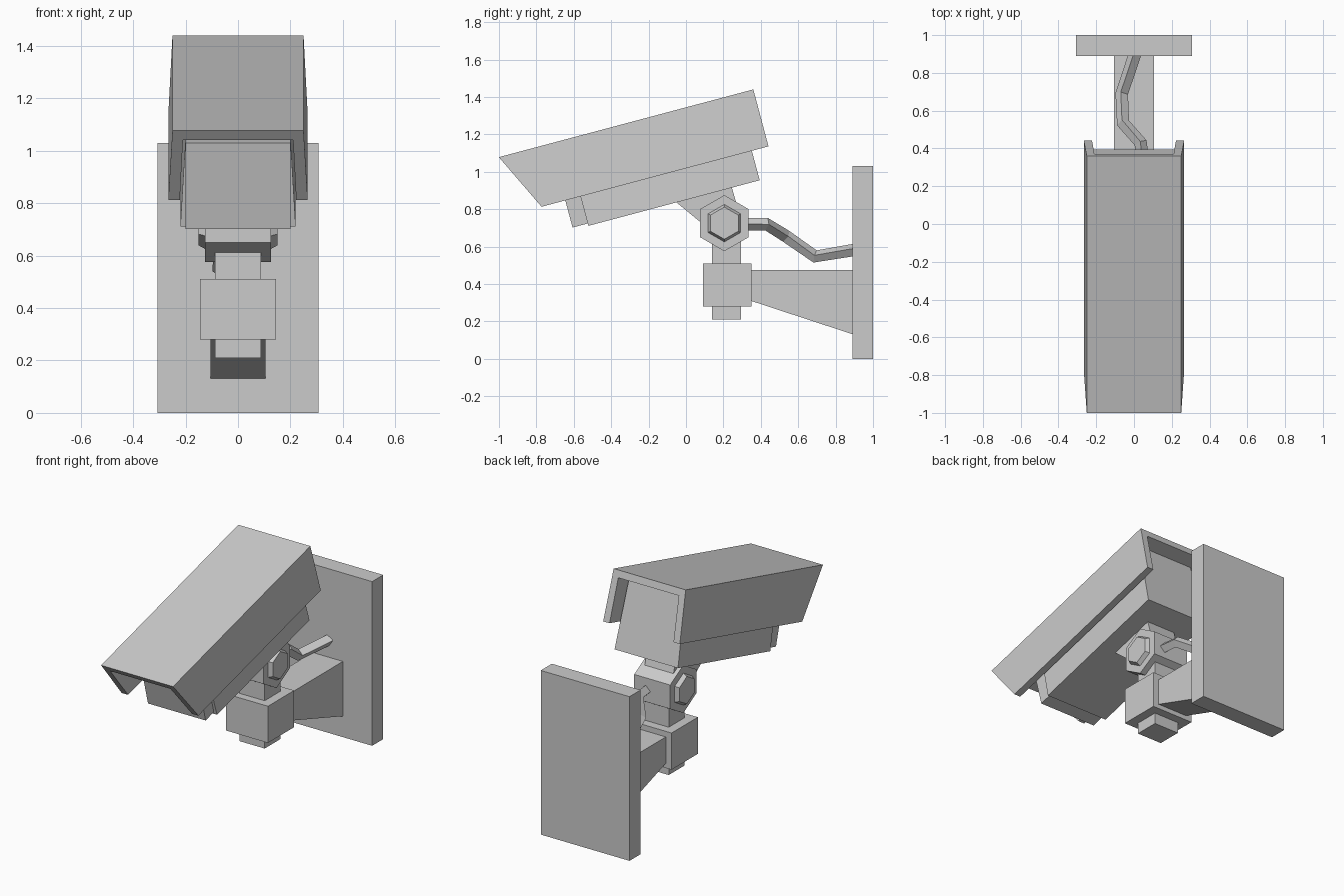
import bpy, bmesh, math
from mathutils import Vector

if "Cube" in bpy.data.objects:
    bpy.data.objects.remove(bpy.data.objects["Cube"])

TILT = math.radians(14.9)
C, S = math.cos(TILT), math.sin(TILT)


def tilted(x, u, v):
    """Camera-head coordinates: u along the housing, v up, origin at rear top edge."""
    return Vector((x, 0.36 + C * u - S * v, 1.44 + S * u + C * v))


def loft(name, ring_a, ring_b):
    """Solid between two rings with the same number of points."""
    bm = bmesh.new()
    a = [bm.verts.new(p) for p in ring_a]
    b = [bm.verts.new(p) for p in ring_b]
    bm.faces.new(a)
    bm.faces.new(b[::-1])
    n = len(a)
    for i in range(n):
        j = (i + 1) % n
        bm.faces.new((a[i], b[i], b[j], a[j]))
    bmesh.ops.recalc_face_normals(bm, faces=bm.faces)
    mesh = bpy.data.meshes.new(name)
    bm.to_mesh(mesh)
    bm.free()
    obj = bpy.data.objects.new(name, mesh)
    bpy.context.collection.objects.link(obj)
    return obj


def side_prism(name, profile, half):
    """Extrude a (y, z) profile across x."""
    return loft(name, [(-half, y, z) for y, z in profile],
                [(half, y, z) for y, z in profile])


def box(name, half, y0, y1, z0, z1):
    return side_prism(name, [(y0, z0), (y1, z0), (y1, z1), (y0, z1)], half)


def hexagon(r, y=0.205, z=0.725):
    return [(y + r * math.sin(k * math.pi / 3), z + r * math.cos(k * math.pi / 3))
            for k in range(6)]


# Wall plate, tapered arm, collar and post
box("wall_plate", 0.308, 0.89, 1.0, 0.0, 1.03)
side_prism("wall_arm", [(0.34, 0.475), (0.9, 0.475), (0.9, 0.128), (0.34, 0.312)], 0.105)
box("collar", 0.145, 0.09, 0.35, 0.28, 0.51)
box("post", 0.087, 0.14, 0.295, 0.21, 0.72)

# Hexagonal swivel joint with a tapered bolt head on each side
side_prism("swivel_joint", hexagon(0.15), 0.125)
for side, label in ((-1, "left"), (1, "right")):
    loft(f"bolt_head_{label}",
         [(side * 0.12, y, z) for y, z in hexagon(0.103)],
         [(side * 0.15, y, z) for y, z in hexagon(0.086)])

# Bracket from joint up to the housing
side_prism("head_bracket", [(-0.05, 0.835), (0.09, 0.72), (0.205, 0.66), (0.29, 0.76),
                            (0.235, 0.95), (-0.03, 0.88)], 0.1)

# Housing body, slightly wider at the bottom
body = [(-0.22, -0.478), (0.22, -0.478), (0.195, -0.04), (-0.195, -0.04)]
loft("camera_body", [tilted(x, -1.04, v) for x, v in body],
     [tilted(x, -0.092, v) for x, v in body])

# Front window slab
slab = [(-0.2, -0.465), (0.2, -0.465), (0.2, -0.125), (-0.2, -0.125)]
loft("front_window", [tilted(x, -1.124, v) for x, v in slab],
     [tilted(x, -1.03, v) for x, v in slab])

# Sun hood: U section with a raked front edge
hood = [(-0.25, 0), (0.25, 0), (0.266, -0.315), (0.222, -0.315),
        (0.21, -0.044), (-0.21, -0.044), (-0.222, -0.315), (-0.266, -0.315)]
loft("sun_hood", [tilted(x, -1.408 - v * 0.484, v) for x, v in hood],
     [tilted(x, 0, v) for x, v in hood])

# Cable from joint to wall
curve = bpy.data.curves.new("cable", "CURVE")
curve.dimensions = "3D"
curve.bevel_depth = 0.034
curve.bevel_resolution = 0
curve.use_fill_caps = True
path = [(0.05, 0.3, 0.72), (0.035, 0.43, 0.72), (-0.058, 0.535, 0.655),
        (-0.065, 0.69, 0.547), (0.005, 0.9, 0.582)]
spline = curve.splines.new("POLY")
spline.points.add(len(path) - 1)
for point, co in zip(spline.points, path):
    point.co = (*co, 1)
bpy.context.collection.objects.link(bpy.data.objects.new("cable", curve))
spline.use_smooth = False
